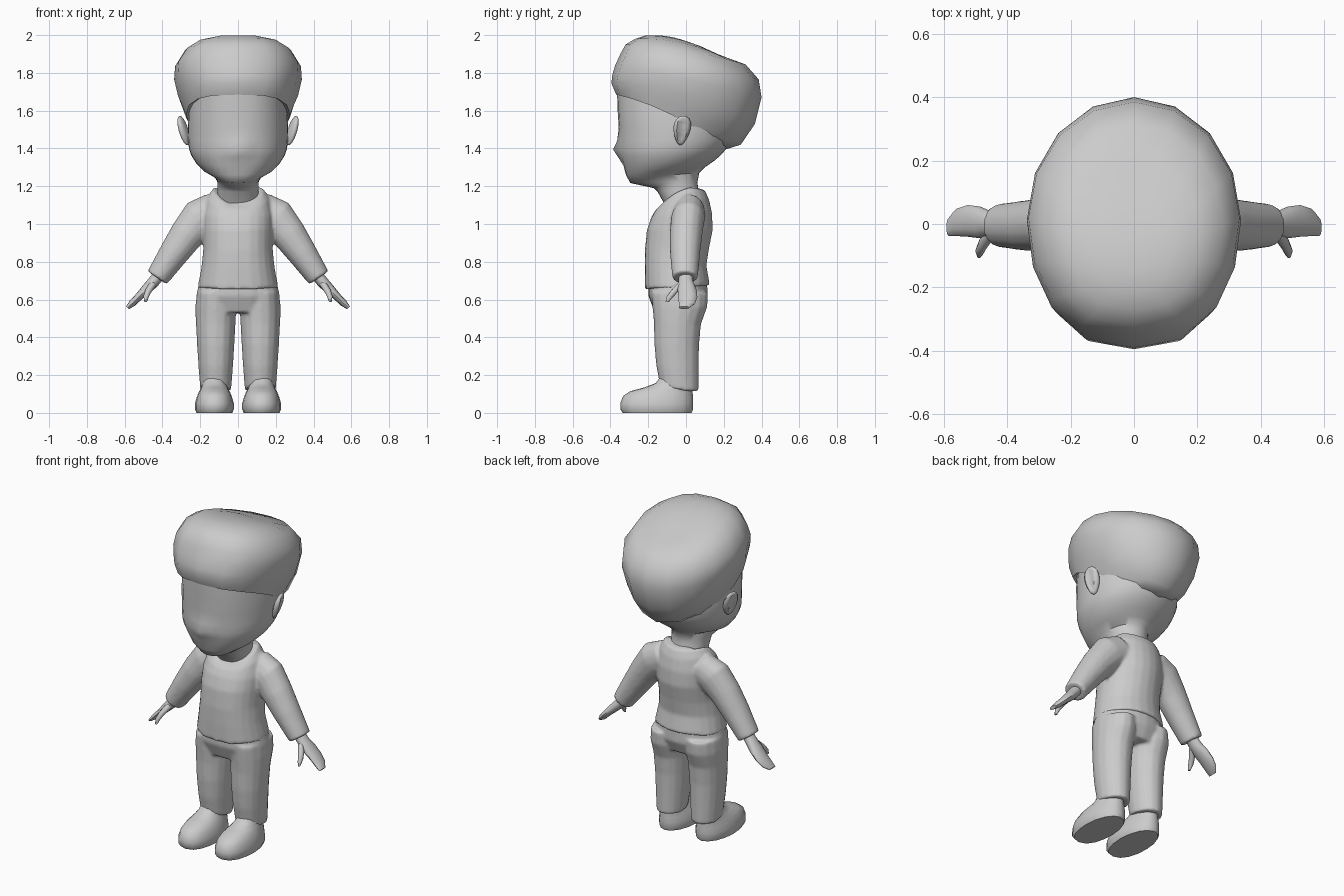
import bpy, bmesh, math
from mathutils import Vector

grey = bpy.data.materials.new("plain_grey")
grey.diffuse_color = (0.6, 0.6, 0.6, 1)


def skin(bm, rings):
    """Bridge rings of points into a closed surface."""
    loops = [[bm.verts.new(p) for p in ring] for ring in rings]
    n = len(loops[0])
    for a, b in zip(loops, loops[1:]):
        for i in range(n):
            bm.faces.new((a[i], a[(i + 1) % n], b[(i + 1) % n], b[i]))
    bm.faces.new(loops[0])
    bm.faces.new(loops[-1])


def stack(bm, rows, cx=0, n=16, square=0.8):
    """Tilted oval rings: front y, front z, back y, back z, half width, side lift."""
    rings = []
    for fy, fz, by, bz, hw, lift in rows:
        ring = []
        for i in range(n):
            t = 2 * math.pi * i / n
            c, s = math.cos(t), math.sin(t)
            p = square if c > 0 else 1
            x = math.copysign(abs(s) ** p, s) * hw
            ring.append((cx + x, (fy + by) / 2 + c * (fy - by) / 2,
                         (fz + bz) / 2 + c * (fz - bz) / 2 + lift * s * s))
        rings.append(ring)
    skin(bm, rings)


def tube(bm, rows, side=1, n=12):
    """Oval tube along a path: x, y, z, thickness radius, y radius."""
    pts = [Vector(r[:3]) for r in rows]
    rings = []
    for i, r in enumerate(rows):
        d = pts[min(i + 1, len(pts) - 1)] - pts[max(i - 1, 0)]
        u = Vector((-d.z, 0, d.x)).normalized()
        ring = []
        for k in range(n):
            t = 2 * math.pi * k / n
            p = pts[i] + u * (r[3] * math.cos(t)) + Vector((0, r[4] * math.sin(t), 0))
            ring.append((p.x * side, p.y, p.z))
        rings.append(ring)
    skin(bm, rings)


def finish(name, bm, fuse=False, mirror=False):
    bmesh.ops.recalc_face_normals(bm, faces=bm.faces)
    me = bpy.data.meshes.new(name)
    bm.to_mesh(me)
    bm.free()
    me.materials.append(grey)
    ob = bpy.data.objects.new(name, me)
    bpy.context.collection.objects.link(ob)
    for o in bpy.context.selected_objects:
        o.select_set(False)
    ob.select_set(True)
    bpy.context.view_layer.objects.active = ob
    bpy.ops.object.shade_smooth_by_angle(angle=math.radians(50))
    if mirror:
        ob.modifiers.new("mirror", "MIRROR")
    if fuse:  # blend overlapping cloth volumes into one surface
        m = ob.modifiers.new("fuse", "REMESH")
        m.mode, m.voxel_size, m.use_smooth_shade = "VOXEL", 0.008, True
        s = ob.modifiers.new("soften", "SMOOTH")
        s.factor, s.iterations = 0.5, 10
    return ob


# Head and neck, with the nose pulled out of the front
bm = bmesh.new()
stack(bm, [(-.10, 1.08, .08, 1.12, .11, 0), (-.15, 1.17, .065, 1.19, .108, 0),
           (-.17, 1.19, .06, 1.22, .11, .02), (-.295, 1.217, .07, 1.27, .125, .01),
           (-.318, 1.26, .10, 1.30, .18, 0), (-.33, 1.31, .15, 1.335, .222, 0),
           (-.345, 1.355, .19, 1.37, .247, 0), (-.352, 1.395, .21, 1.395, .259, 0),
           (-.352, 1.44, .24, 1.44, .264, 0), (-.356, 1.51, .25, 1.51, .266, 0),
           (-.362, 1.60, .25, 1.57, .262, 0), (-.365, 1.70, .25, 1.65, .25, 0)],
      n=32, square=.85)
for v in bm.verts:
    if v.co.y < -.25:
        v.co.y -= .034 * math.exp(-(v.co.x / .04) ** 2 - ((v.co.z - 1.395) / .045) ** 2)
finish("head", bm)

# Hair cap, high at the forehead and low at the nape
bm = bmesh.new()
stack(bm, [(-.34, 1.70, .18, 1.41, .24, .04), (-.37, 1.685, .21, 1.395, .275, .04),
           (-.395, 1.745, .29, 1.42, .297, .05), (-.39, 1.79, .365, 1.53, .318, .02),
           (-.375, 1.84, .40, 1.67, .338, .01), (-.345, 1.905, .385, 1.765, .333, 0),
           (-.32, 1.95, .315, 1.845, .282, .02), (-.27, 1.98, .20, 1.885, .21, .03),
           (-.215, 1.998, .08, 1.94, .12, .015), (-.14, 1.998, -.02, 1.975, .04, .004)],
      square=.75)
finish("hair", bm)

# Ears, flared outward at the top
bm = bmesh.new()
bmesh.ops.create_uvsphere(bm, u_segments=14, v_segments=10, radius=1)
for v in bm.verts:
    x, y, z = v.co
    w = .8 + .25 * z
    v.co = (.288 + x * .024 + z * .02 - .012 * y, -.022 + y * .055 * w + .008 * z,
            1.495 + z * .078)
    if x > .3 and abs(y) < .5 and abs(z) < .6:
        v.co.x -= .012
finish("ear", bm, mirror=True)

# Shirt: torso and sleeves
bm = bmesh.new()
stack(bm, [(-.217, .655, .127, .675, .214, 0), (-.219, .76, .108, .78, .194, 0),
           (-.218, .86, .122, .87, .184, 0), (-.207, .97, .142, .97, .187, 0),
           (-.182, 1.04, .138, 1.06, .187, 0), (-.157, 1.08, .122, 1.13, .165, .035),
           (-.137, 1.095, .10, 1.178, .132, .05)], n=24)
for side in (1, -1):
    tube(bm, [(.12, .02, 1.07, .10, .08), (.20, .01, 1.03, .107, .09),
              (.27, 0, .945, .092, .087), (.34, -.005, .845, .079, .08),
              (.428, -.005, .715, .062, .068)], side, 16)
finish("shirt", bm, fuse=True)

# Hands: flat mitten palm and a thumb
bm = bmesh.new()
tube(bm, [(.41, -.002, .74, .032, .036), (.45, 0, .69, .031, .04), (.485, .005, .655, .027, .05),
          (.525, .01, .615, .021, .05), (.56, .005, .58, .019, .043), (.585, -.01, .557, .01, .028)])
tube(bm, [(.445, -.02, .69, .02, .02), (.475, -.06, .645, .017, .022),
          (.487, -.085, .615, .014, .018), (.489, -.10, .587, .007, .008)], n=8)
finish("hand", bm, mirror=True)

# Trousers: hips and two straight legs
bm = bmesh.new()
stack(bm, [(-.20, .70, .112, .70, .205, 0), (-.20, .62, .115, .61, .222, 0),
           (-.165, .53, .08, .53, .19, 0)], n=24)
for side in (1, -1):
    stack(bm, [(-.185, .64, .118, .64, .10, 0), (-.178, .56, .113, .56, .108, 0),
               (-.17, .47, .08, .47, .105, 0), (-.168, .36, .07, .36, .099, 0),
               (-.158, .25, .068, .25, .092, 0), (-.138, .145, .067, .115, .082, -.01)],
          cx=side * .118, square=.9)
finish("trousers", bm, fuse=True)

# Shoes: flat sole, round toe, ankle hidden by the trousers
bm = bmesh.new()
stack(bm, [(-.335, 0, .03, 0, .095, 0), (-.348, .02, .038, .02, .103, 0),
           (-.348, .05, .038, .05, .103, 0), (-.333, .09, .038, .08, .093, 0),
           (-.295, .115, .035, .105, .083, 0), (-.22, .135, .035, .12, .073, 0),
           (-.16, .158, .035, .14, .066, 0), (-.13, .20, .03, .20, .06, 0)],
      cx=.125, square=.8)
finish("shoe", bm, mirror=True)
